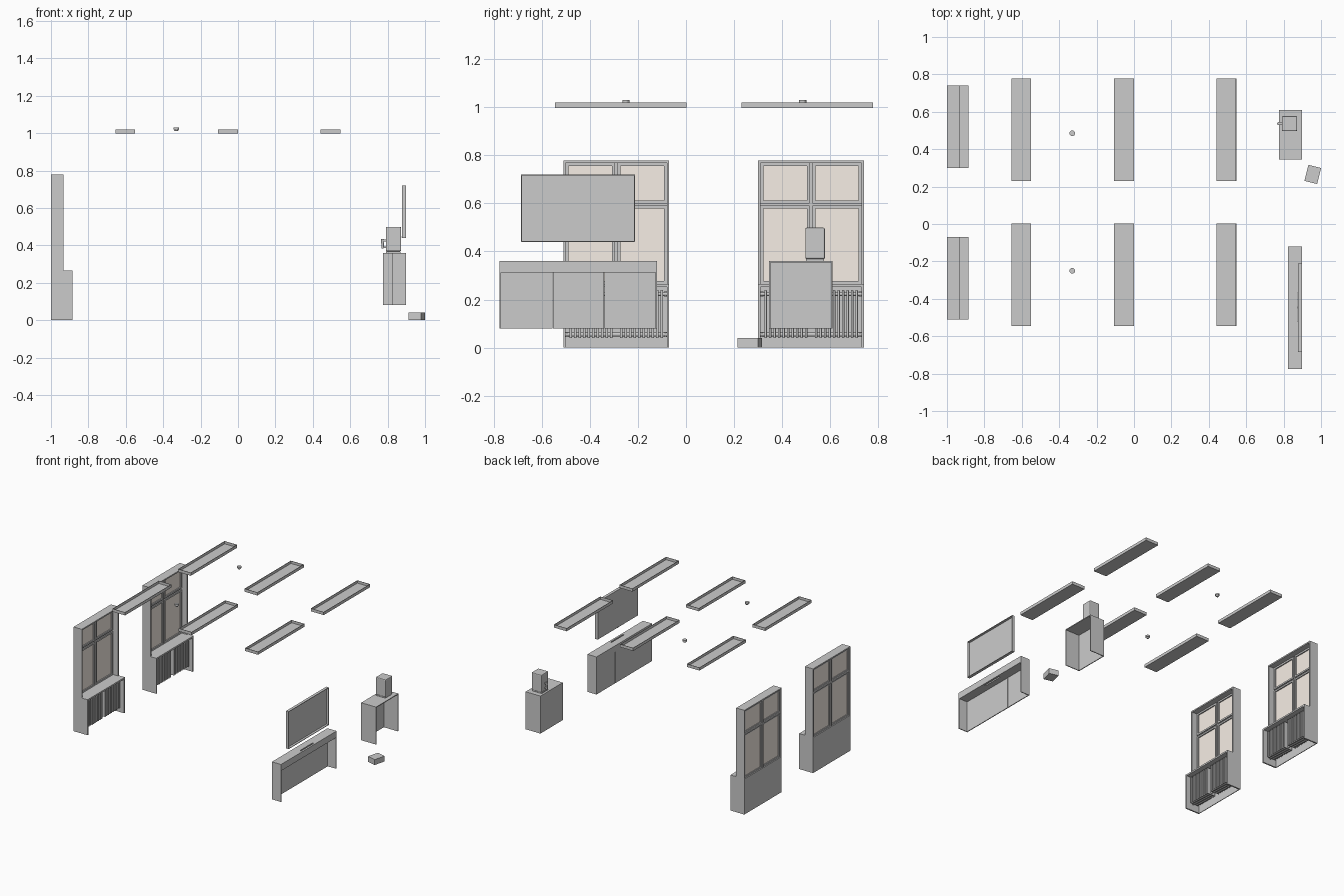
import bpy, bmesh, math
from mathutils import Matrix, Vector

if "Cube" in bpy.data.objects:
    bpy.data.objects.remove(bpy.data.objects["Cube"])


def add_box(bm, x0, x1, y0, y1, z0, z1):
    m = Matrix.Translation(((x0 + x1) / 2, (y0 + y1) / 2, (z0 + z1) / 2)) @ \
        Matrix.Diagonal((x1 - x0, y1 - y0, z1 - z0, 1))
    bmesh.ops.create_cube(bm, size=1, matrix=m)


def finish(name, bm, mat=None):
    bm.normal_update()
    me = bpy.data.meshes.new(name)
    bm.to_mesh(me)
    bm.free()
    ob = bpy.data.objects.new(name, me)
    bpy.context.collection.objects.link(ob)
    if mat:
        me.materials.append(mat)
    return ob


def boxes(name, *bounds, bevel=0, mat=None):
    bm = bmesh.new()
    for b in bounds:
        add_box(bm, *b)
    ob = finish(name, bm, mat)
    if bevel:
        mod = ob.modifiers.new("bevel", 'BEVEL')
        mod.width, mod.segments = bevel, 2
    return ob


def shell(name, bounds, open_sides, thick):
    """Thin-walled box with the faces towards open_sides removed."""
    bm = bmesh.new()
    add_box(bm, *bounds)
    bm.normal_update()
    gone = [f for f in bm.faces if any(f.normal.dot(Vector(d)) > 0.9 for d in open_sides)]
    bmesh.ops.delete(bm, geom=gone, context='FACES')
    ob = finish(name, bm)
    mod = ob.modifiers.new("walls", 'SOLIDIFY')
    mod.thickness, mod.offset, mod.use_even_offset = thick, -1, True
    return ob


def add_rod(bm, loc, r0, r1, length, axis='Z', sides=12):
    rot = Matrix.Rotation(math.pi / 2, 4, 'X') if axis == 'Y' else Matrix.Identity(4)
    bmesh.ops.create_cone(bm, cap_ends=True, segments=sides, radius1=r0, radius2=r1,
                          depth=length, matrix=Matrix.Translation(loc) @ rot)


glass = bpy.data.materials.new("window_glass")
glass.diffuse_color = (0.93, 0.86, 0.79, 1)
glass.use_nodes = True
glass.node_tree.nodes["Principled BSDF"].inputs["Base Color"].default_value = glass.diffuse_color


def window(c):
    a, b, t = c - 0.22, c + 0.22, 0.01
    # tall window casing above the radiator cover
    boxes("window_casing",
          (-1, -0.933, a, a + t, 0.265, 0.778), (-1, -0.933, b - t, b, 0.265, 0.778),
          (-1, -0.933, a + t, b - t, 0.768, 0.778),
          (-1, -0.982, c - 0.006, c + 0.006, 0.265, 0.768),
          (-1, -0.983, a + t, b - t, 0.59, 0.6))
    # four sashes with their panes
    frame, panes, w = [], [], 0.012
    for y0, y1 in ((a + t, c - 0.006), (c + 0.006, b - t)):
        for z0, z1 in ((0.265, 0.59), (0.6, 0.768)):
            frame += [(-0.992, -0.975, y0, y0 + w, z0, z1), (-0.992, -0.975, y1 - w, y1, z0, z1),
                      (-0.992, -0.975, y0 + w, y1 - w, z0, z0 + w),
                      (-0.992, -0.975, y0 + w, y1 - w, z1 - w, z1)]
            panes.append((-0.987, -0.983, y0 + w, y1 - w, z0 + w, z1 - w))
    boxes("window_sashes", *frame)
    boxes("window_panes", *panes, mat=glass)
    # radiator cover: back, sides and sill
    boxes("radiator_cover",
          (-1, -0.995, a + t, b - t, 0, 0.253), (-1, -0.885, a, a + t, 0, 0.253),
          (-1, -0.885, b - t, b, 0, 0.253), (-1, -0.885, a, b, 0.253, 0.265))
    # two finned radiators
    for s in (-1, 1):
        mid = c + s * 0.105
        fins = []
        for i in range(10):
            y = mid + (i - 4.5) * 0.0187
            fins.append((-0.975, -0.905, y - 0.005, y + 0.005, 0.04, 0.24))
        boxes("radiator_fins", *fins, bevel=0.002)
    # pipes and end valves
    bm = bmesh.new()
    for z in (0.055, 0.223):
        add_rod(bm, (-0.94, c, z), 0.008, 0.008, 0.42, 'Y')
        for s in (-1, 1):
            add_rod(bm, (-0.94, c + s * 0.204, z), 0.006, 0.006, 0.022)
    finish("radiator_pipes", bm)


for cy in (0.52, -0.29):
    window(cy)

# ceiling lights: shallow trays open at the top
for x0, x1 in ((-0.656, -0.551), (-0.108, -0.001), (0.44, 0.547)):
    for y0, y1 in ((0.23, 0.778), (-0.545, 0.003)):
        shell("ceiling_light", (x0, x1, y0, y1, 0.997, 1.019), [(0, 0, 1)], 0.003)

# ceiling detectors
for cy in (0.485, -0.25):
    bm = bmesh.new()
    add_rod(bm, (-0.33, cy, 1.0245), 0.015, 0.015, 0.011, sides=16)
    add_rod(bm, (-0.33, cy, 1.0145), 0.008, 0.013, 0.009, sides=16)
    finish("ceiling_detector", bm)

# low sideboard: thick top (with a cable slot), side panels, three doors
boxes("sideboard_top",
      (0.823, 0.874, -0.775, -0.12, 0.312, 0.36), (0.884, 0.898, -0.775, -0.12, 0.312, 0.36),
      (0.874, 0.884, -0.775, -0.52, 0.312, 0.36), (0.874, 0.884, -0.37, -0.12, 0.312, 0.36))
boxes("sideboard_sides",
      (0.823, 0.898, -0.775, -0.769, 0.08, 0.312), (0.823, 0.898, -0.126, -0.12, 0.08, 0.312))
dw = 0.643 / 3
boxes("sideboard_doors", *[(0.823, 0.829, -0.769 + i * dw + 0.001, -0.769 + (i + 1) * dw - 0.001,
                            0.08, 0.312) for i in range(3)])

# wall screen, open at the back
shell("wall_screen", (0.877, 0.898, -0.685, -0.212, 0.44, 0.72), [(1, 0, 0)], 0.004)
boxes("screen_sensor", (0.873, 0.878, -0.452, -0.442, 0.441, 0.446))

# drinks cabinet, open at the back and below
shell("cabinet", (0.775, 0.897, 0.346, 0.61, 0.08, 0.36), [(1, 0, 0), (0, 0, -1)], 0.006)

# drinks machine on the cabinet
boxes("machine_base", (0.79, 0.868, 0.499, 0.573, 0.36, 0.368))
boxes("machine_body", (0.79, 0.872, 0.496, 0.577, 0.368, 0.499), bevel=0.006)
bm = bmesh.new()
add_rod(bm, (0.773, 0.537, 0.408), 0.006, 0.008, 0.05)
add_box(bm, 0.773, 0.792, 0.532, 0.542, 0.42, 0.43)
add_box(bm, 0.773, 0.792, 0.532, 0.542, 0.386, 0.394)
finish("machine_tap", bm)

# small box on the floor, turned a little
ob = boxes("floor_box", (-0.035, 0.035, -0.044, 0.044, 0, 0.04))
ob.location = (0.956, 0.265, 0)
ob.rotation_euler.z = math.radians(-14)
